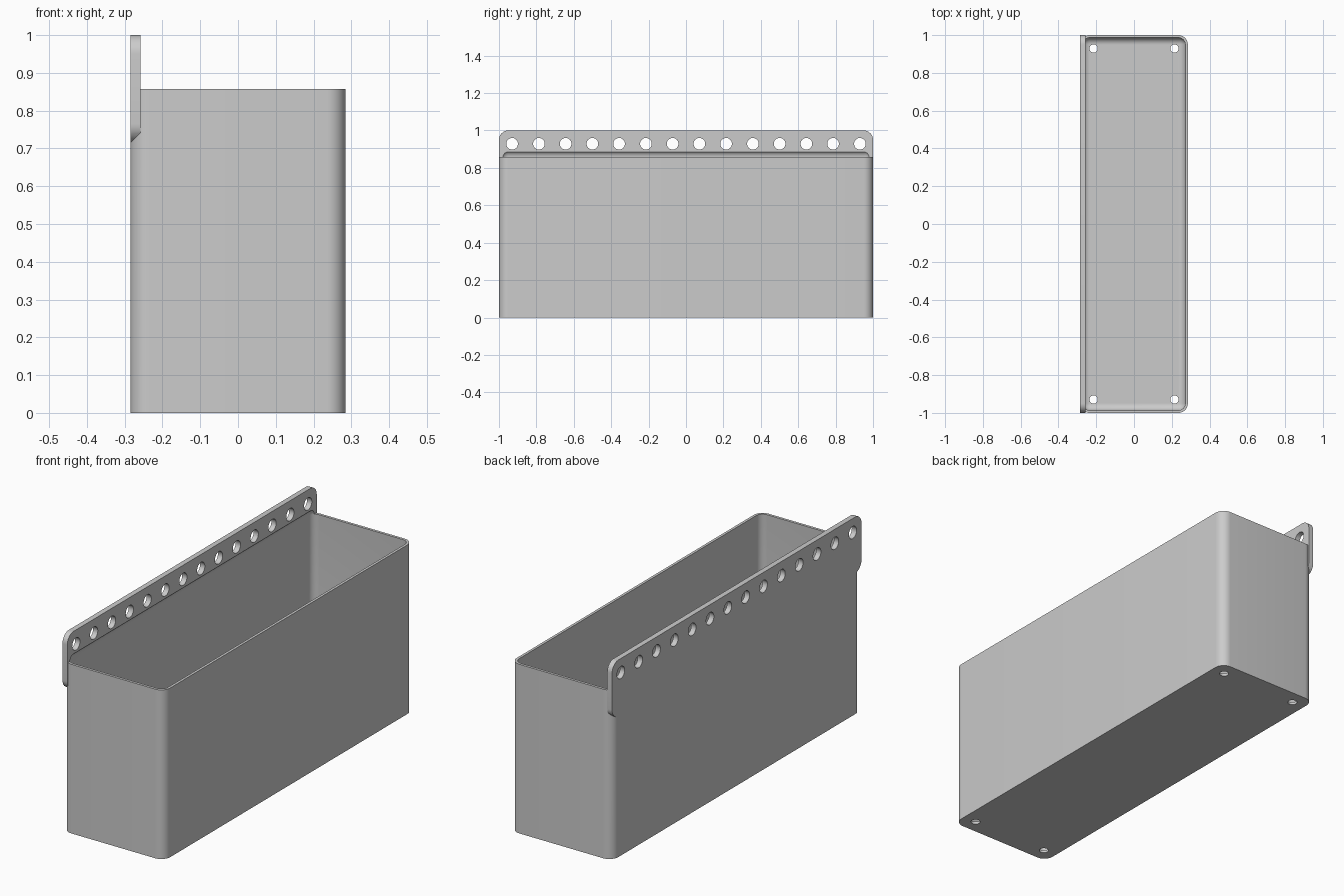
import bpy, bmesh, math
from mathutils import Matrix, Vector

old = bpy.data.objects.get("Cube")
if old:
    bpy.data.objects.remove(old, do_unlink=True)

HALF_X, HALF_Y = 0.285, 1.0      # outer half sizes
WALL, PLATE = 0.0135, 0.027      # wall and mounting rail thickness
RIM, TOP, RAIL_FOOT = 0.858, 1.0, 0.715
R = 0.05                         # outer corner radius

grey = bpy.data.materials.new("light grey")
grey.use_nodes = True
grey.diffuse_color = (0.6, 0.6, 0.6, 1)
grey.node_tree.nodes["Principled BSDF"].inputs["Base Color"].default_value = (0.6, 0.6, 0.6, 1)


def finish(name, bm):
    mesh = bpy.data.meshes.new(name)
    bm.to_mesh(mesh)
    bm.free()
    mesh.materials.append(grey)
    ob = bpy.data.objects.new(name, mesh)
    bpy.context.collection.objects.link(ob)
    return ob


def rounded_box(name, lo, hi, radius, axis=None):
    """Box with the edges along one axis rounded, or all edges if axis is None."""
    lo, hi = Vector(lo), Vector(hi)
    bm = bmesh.new()
    bmesh.ops.create_cube(bm, size=1)
    bmesh.ops.scale(bm, vec=hi - lo, verts=bm.verts)
    bmesh.ops.translate(bm, vec=(lo + hi) / 2, verts=bm.verts)
    edges = [e for e in bm.edges if axis is None or
             abs((e.verts[0].co - e.verts[1].co).normalized()[axis]) > 0.9]
    bmesh.ops.bevel(bm, geom=edges, offset=radius, segments=10,
                    profile=0.5, affect='EDGES')
    return finish(name, bm)


def drills(name, places, radius, length, turn):
    """One cutter made of several cylinders."""
    bm = bmesh.new()
    for place in places:
        bmesh.ops.create_cone(bm, cap_ends=True, segments=32, radius1=radius,
                              radius2=radius, depth=length,
                              matrix=Matrix.Translation(place) @ turn)
    return finish(name, bm)


def combine(target, tool, operation):
    mod = target.modifiers.new(operation.title(), 'BOOLEAN')
    mod.operation, mod.solver, mod.object = operation, 'EXACT', tool
    bpy.context.view_layer.objects.active = target
    bpy.ops.object.modifier_apply(modifier=mod.name)
    bpy.data.objects.remove(tool, do_unlink=True)


# Outer box with rounded upright corners
planter = rounded_box("planter_box", (-HALF_X, -HALF_Y, 0), (HALF_X, HALF_Y, RIM), R, 2)

# Mounting rail along the back, with rounded ends
rail = rounded_box("mounting_rail", (-HALF_X, -HALF_Y, RAIL_FOOT),
                   (PLATE - HALF_X, HALF_Y, TOP), R, 0)
combine(planter, rail, 'UNION')

# Hollow with rounded floor edges, which also undercuts the rail
cavity = rounded_box("cavity_cutter", (WALL - HALF_X, WALL - HALF_Y, WALL),
                     (HALF_X - WALL, HALF_Y - WALL, RIM + 0.036), R - WALL)
combine(planter, cavity, 'DIFFERENCE')

# Row of holes through the rail
row = [(PLATE / 2 - HALF_X, (i - 6.5) * 0.143, 0.929) for i in range(14)]
combine(planter, drills("rail_hole_cutter", row, 0.031, 0.1,
                        Matrix.Rotation(math.pi / 2, 4, 'Y')), 'DIFFERENCE')

# Drain holes in the floor corners
drains = [(x, y, 0) for x in (-0.214, 0.214) for y in (-0.929, 0.929)]
combine(planter, drills("drain_hole_cutter", drains, 0.022, 0.1,
                        Matrix.Identity(4)), 'DIFFERENCE')

# Smooth curves, sharp edges
bpy.ops.object.select_all(action='DESELECT')
planter.select_set(True)
bpy.context.view_layer.objects.active = planter
bpy.ops.object.shade_smooth_by_angle(angle=math.radians(30))
